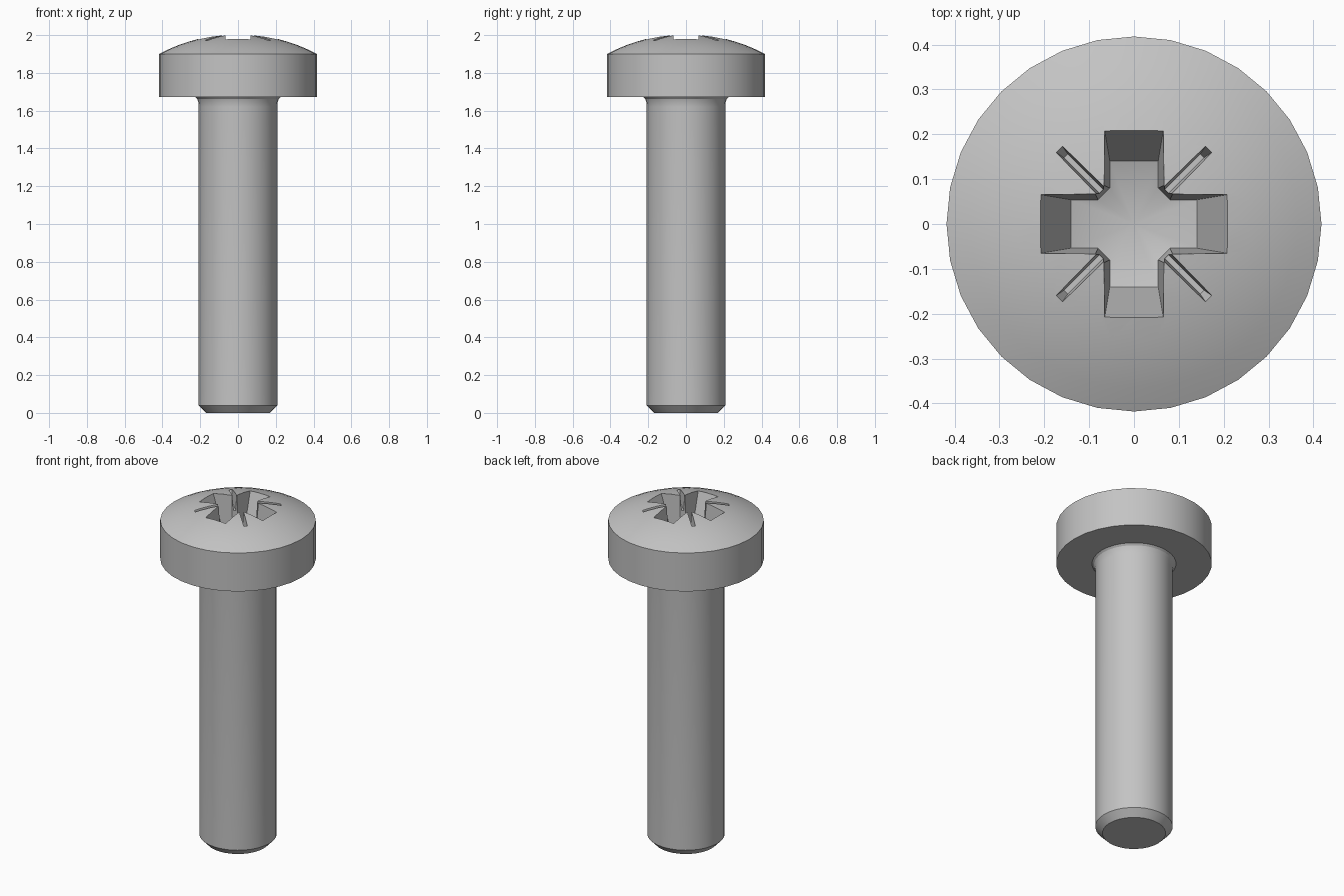
import bpy, bmesh, math
from mathutils import Vector, Matrix

if "Cube" in bpy.data.objects:
    bpy.data.objects.remove(bpy.data.objects["Cube"])

SIDES = 32
HEAD_R, RIM_Z, APEX_Z = 0.418, 1.9, 2.005

steel = bpy.data.materials.new("grey steel")
steel.use_nodes = True
grey = (0.55, 0.55, 0.55, 1)
steel.diffuse_color = grey
steel.node_tree.nodes["Principled BSDF"].inputs["Base Color"].default_value = grey


def new_object(name, bm):
    bmesh.ops.recalc_face_normals(bm, faces=bm.faces)
    mesh = bpy.data.meshes.new(name)
    bm.to_mesh(mesh)
    bm.free()
    mesh.materials.append(steel)
    obj = bpy.data.objects.new(name, mesh)
    bpy.context.collection.objects.link(obj)
    return obj


def bridge(bm, low, high):
    n = len(low)
    for i in range(n):
        j = (i + 1) % n
        bm.faces.new((low[i], low[j], high[j], high[i]))


def lathe(name, profile, apex_z):
    bm = bmesh.new()
    rings = []
    for r, z in profile:
        angles = [math.tau * i / SIDES for i in range(SIDES)]
        rings.append([bm.verts.new((r * math.cos(a), r * math.sin(a), z)) for a in angles])
    for low, high in zip(rings, rings[1:]):
        bridge(bm, low, high)
    bm.faces.new(rings[0])
    apex = bm.verts.new((0, 0, apex_z))
    for i in range(SIDES):
        bm.faces.new((rings[-1][i], rings[-1][(i + 1) % SIDES], apex))
    return new_object(name, bm)


def cross_outline(half_width, inner, reach):
    # one arm's points, repeated four times; gaps between arms form the corner chamfers
    arm = [(inner, -half_width), (reach, -half_width), (reach, half_width), (inner, half_width)]
    return [Matrix.Rotation(math.pi / 2 * k, 2) @ Vector(p) for k in range(4) for p in arm]


def cross_cutter():
    bm = bmesh.new()
    centre_z, slope = 1.74, 0.32
    low = [bm.verts.new((p.x, p.y, centre_z + slope * p.length))
           for p in cross_outline(0.054, 0.08, 0.14)]
    high = [bm.verts.new((p.x, p.y, 2.04)) for p in cross_outline(0.069, 0.087, 0.23)]
    bridge(bm, low, high)
    bm.faces.new(high)
    # conical floor
    centre = bm.verts.new((0, 0, centre_z))
    for i in range(len(low)):
        bm.faces.new((low[i], low[(i + 1) % len(low)], centre))
    return new_object("cross_cutter", bm)


def slit_cutter(angle):
    bm = bmesh.new()
    for reach, half_width, z in ((0.215, 0.006, 1.91), (0.257, 0.014, 2.04)):
        for r in (0.05, reach):
            for side in (-1, 1):
                bm.verts.new((r, side * half_width, z))
    bmesh.ops.convex_hull(bm, input=bm.verts)
    bm.transform(Matrix.Rotation(angle, 4, 'Z'))
    return new_object("slit_cutter", bm)


# shank with end chamfer, fillet under the head, and domed head
profile = [(0.17, 0), (0.208, 0.04), (0.208, 1.62), (0.21, 1.645), (0.216, 1.662),
           (0.226, 1.672), (HEAD_R, 1.672), (HEAD_R, RIM_Z)]
rise = APEX_Z - RIM_Z
sphere_r = (HEAD_R ** 2 + rise ** 2) / (2 * rise)
for k in range(7, 0, -1):
    r = HEAD_R * k / 8
    profile.append((r, APEX_Z - sphere_r + math.sqrt(sphere_r ** 2 - r ** 2)))
screw = lathe("machine_screw", profile, APEX_Z)

# driver recess: cross socket plus four diagonal slits
bpy.ops.object.select_all(action='DESELECT')
bpy.context.view_layer.objects.active = screw
screw.select_set(True)
cutters = [cross_cutter()] + [slit_cutter(math.pi / 4 + math.pi / 2 * k) for k in range(4)]
for cutter in cutters:
    cutter.hide_render = True
    mod = screw.modifiers.new("recess", 'BOOLEAN')
    mod.operation, mod.solver, mod.object = 'DIFFERENCE', 'EXACT', cutter
    bpy.ops.object.modifier_apply(modifier=mod.name)
    bpy.data.objects.remove(cutter)

bpy.ops.object.shade_smooth_by_angle(angle=math.radians(25))
